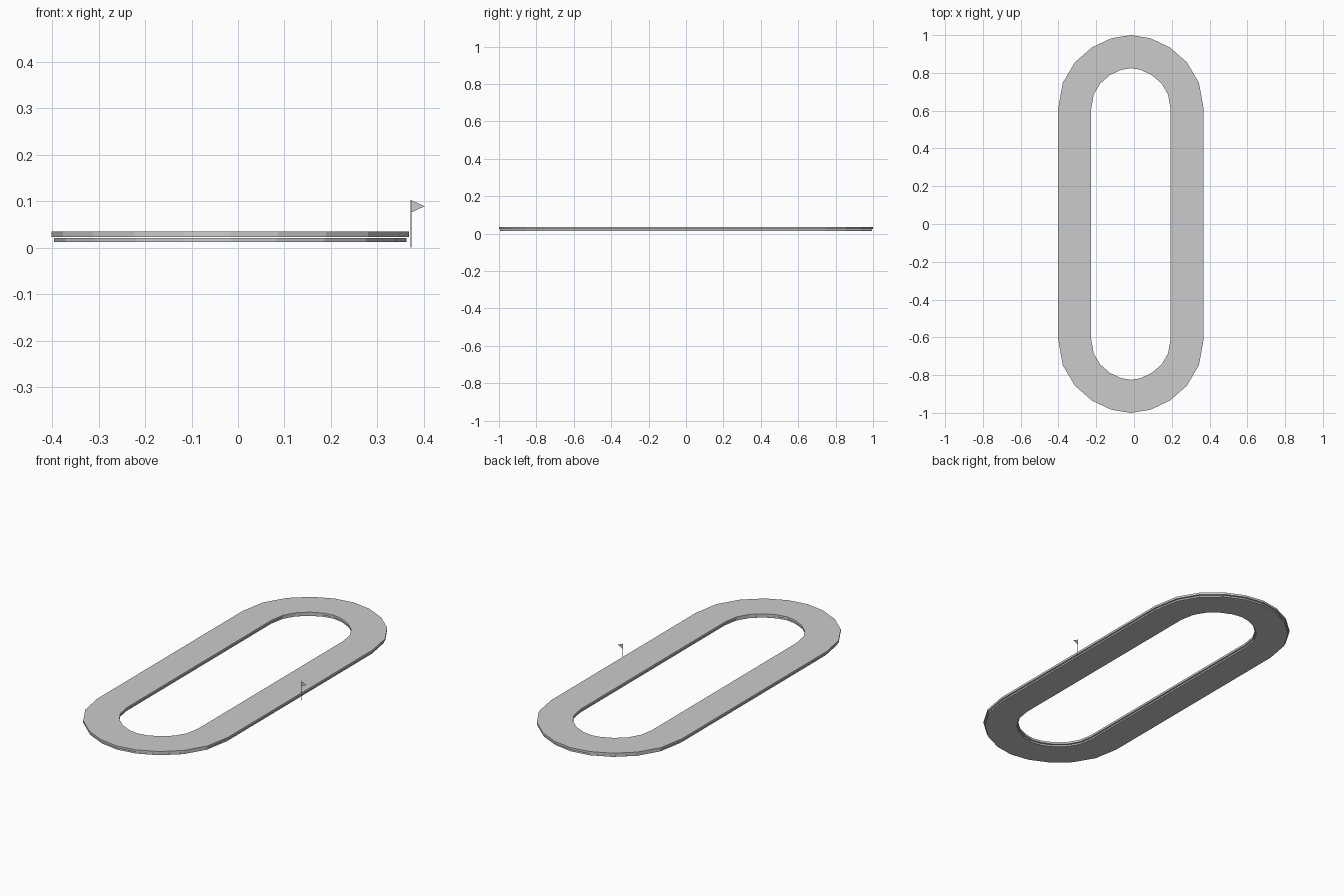
import bpy, bmesh, math
from mathutils import Vector

if "Cube" in bpy.data.objects:
    bpy.data.objects.remove(bpy.data.objects["Cube"])

CX = -0.0165            # track centre in x (the flag takes the rest of the width)
HALF_W, BEND_Y, END_Y = 0.385, 0.61, 1.0
WIDTH, SEGS = 0.175, 5


def quarter(inset):
    """Bezier quarter bend, moved inward along its normal by inset."""
    p = [Vector((HALF_W, BEND_Y)), Vector((HALF_W, BEND_Y + 0.252)),
         Vector((0.163, END_Y)), Vector((0, END_Y))]
    pts = []
    for i in range(SEGS + 1):
        t = i / SEGS
        s = 1 - t
        pos = s**3 * p[0] + 3*s*s*t * p[1] + 3*s*t*t * p[2] + t**3 * p[3]
        tan = (s*s * (p[1]-p[0]) + 2*s*t * (p[2]-p[1]) + t*t * (p[3]-p[2])).normalized()
        pts.append(pos - inset * Vector((tan.y, -tan.x)))
    return pts


def outline(inset):
    q = quarter(inset)
    top = q + [Vector((-v.x, v.y)) for v in reversed(q[:-1])]
    return top + [-v for v in top]


def finish(bm, name):
    bmesh.ops.recalc_face_normals(bm, faces=bm.faces)
    me = bpy.data.meshes.new(name)
    bm.to_mesh(me)
    bm.free()
    ob = bpy.data.objects.new(name, me)
    bpy.context.collection.objects.link(ob)
    return ob


def ring(name, trim, z0, z1):
    """Oval slab, narrowed by trim on both edges."""
    bm = bmesh.new()
    loops = [[bm.verts.new((CX + v.x, v.y, z)) for v in outline(d)]
             for d, z in ((trim, z0), (trim, z1), (WIDTH - trim, z1), (WIDTH - trim, z0))]
    n = len(loops[0])
    for k in range(4):
        a, b = loops[k], loops[(k + 1) % 4]
        for i in range(n):
            j = (i + 1) % n
            bm.faces.new((a[i], a[j], b[j], b[i]))
    return finish(bm, name)


# Track: road surface over a slightly narrower base
ring("track_surface", 0.0, 0.0235, 0.035)
ring("track_base", 0.006, 0.0125, 0.0205)

# Start flag: thin pole
bpy.ops.mesh.primitive_cylinder_add(vertices=8, radius=0.0013, depth=0.1025,
                                    location=(0.372, 0, 0.05125))
bpy.context.object.name = "flag_pole"

# Triangular pennant
bm = bmesh.new()
tri = ((0.372, 0.1025), (0.372, 0.0755), (0.4015, 0.0893))
front, back = [[bm.verts.new((x, y, z)) for x, z in tri] for y in (-0.0006, 0.0006)]
bm.faces.new(front)
bm.faces.new(back)
for i in range(3):
    j = (i + 1) % 3
    bm.faces.new((front[i], front[j], back[j], back[i]))
finish(bm, "flag_pennant")
